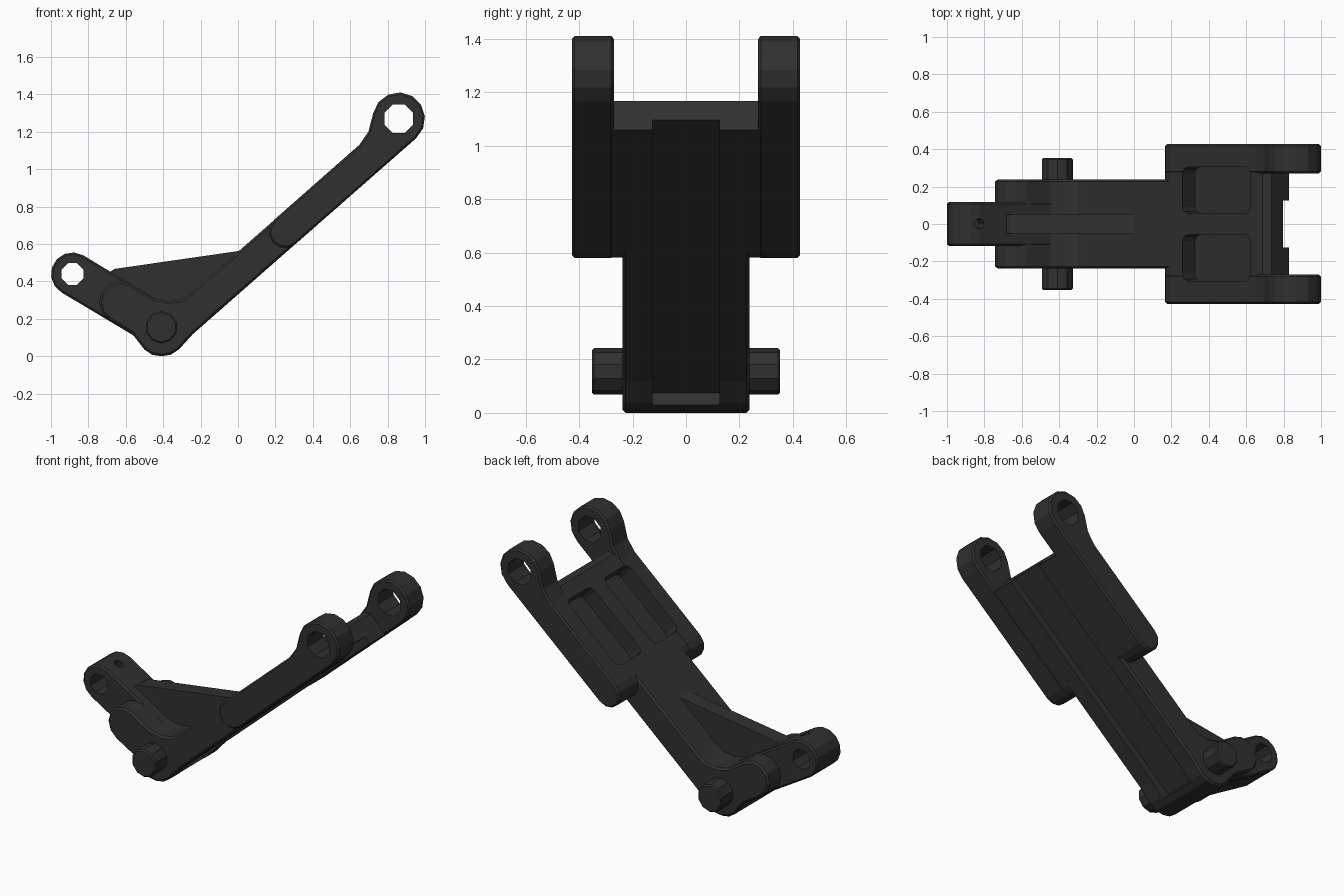
import bpy, bmesh
from math import radians, sin, cos
from mathutils import Vector, Matrix

if "Cube" in bpy.data.objects:
    bpy.data.objects.remove(bpy.data.objects["Cube"])

A = radians(41.3)             # slope of the long arm
PIV = Vector((-0.41, 0.155))  # pivot pin centre (x, z)
EYE = Vector((-0.885, 0.44))  # short lever eye centre
TILT = 59.5                   # direction normal to the short lever


def arm(u, v):
    """Arm coordinates (along, across) to x, z."""
    return (PIV.x + u * cos(A) - v * sin(A), PIV.y + u * sin(A) + v * cos(A))


def arc(c, r, a0, a1, n):
    return [(c[0] + r * cos(radians(a0 + (a1 - a0) * i / n)),
             c[1] + r * sin(radians(a0 + (a1 - a0) * i / n))) for i in range(n + 1)]


def prism(name, pts, y0, y1, bevel=0.0, only_y_edges=False):
    """Extrude an x-z profile from y0 to y1, with optional chamfer on the cap rims."""
    bm = bmesh.new()
    f = bm.faces.new([bm.verts.new((x, y0, z)) for x, z in pts])
    new = bmesh.ops.extrude_face_region(bm, geom=[f])["geom"]
    bmesh.ops.translate(bm, vec=(0, y1 - y0, 0),
                        verts=[g for g in new if isinstance(g, bmesh.types.BMVert)])
    bmesh.ops.recalc_face_normals(bm, faces=bm.faces)
    if bevel:
        rim = [e for e in bm.edges if abs(e.verts[0].co.y - e.verts[1].co.y) < 1e-5]
        bmesh.ops.bevel(bm, geom=rim, offset=bevel, segments=1, affect='EDGES')
    return to_object(name, bm)


def to_object(name, bm):
    me = bpy.data.meshes.new(name)
    bm.to_mesh(me)
    bm.free()
    ob = bpy.data.objects.new(name, me)
    bpy.context.collection.objects.link(ob)
    return ob


def pocket(name, u0, u1, y0, y1, v0, v1, r):
    """Box in arm coordinates with rounded corners, standing along v."""
    bm = bmesh.new()
    bmesh.ops.create_cube(bm, size=1)
    for p in bm.verts:
        p.co = ((u0 + u1) / 2 + p.co.x * (u1 - u0), (y0 + y1) / 2 + p.co.y * (y1 - y0),
                (v0 + v1) / 2 + p.co.z * (v1 - v0))
    if r:
        up = [e for e in bm.edges if abs(e.verts[0].co.z - e.verts[1].co.z) > 0.01]
        bmesh.ops.bevel(bm, geom=up, offset=r, segments=2, profile=0.5, affect='EDGES')
    for p in bm.verts:
        x, z = arm(p.co.x, p.co.z)
        p.co = (x, p.co.y, z)
    bmesh.ops.recalc_face_normals(bm, faces=bm.faces)
    return to_object(name, bm)


def combine(target, other, op):
    m = target.modifiers.new("bool", 'BOOLEAN')
    m.operation, m.object, m.solver = op, other, 'EXACT'
    bpy.context.view_layer.objects.active = target
    bpy.ops.object.modifier_apply(modifier=m.name)
    bpy.data.objects.remove(other)


# Narrow elbow body: lever shoulder, pivot hub and lower arm
body = prism("rocker_arm", arc((-0.63, 0.29), 0.112, TILT, TILT + 180, 6) + [
    (-0.57, 0.125), (-0.5, 0.035), (-0.46, 0.008), (-0.41, 0), (-0.36, 0.008),
    (-0.315, 0.037), arm(0.1, -0.139), arm(0.86, -0.139), arm(0.86, 0.032),
    (-0.25, 0.34), (-0.3, 0.305), (-0.37, 0.295), (-0.45, 0.31)], -0.238, 0.238, 0.012)

# Short lever with its eye, and the stiffening rib
parts = [
    prism("lever", arc(EYE, 0.115, TILT, TILT + 180, 7)
          + arc(PIV, 0.114, TILT + 180, TILT + 360, 4), -0.118, 0.118, 0.01),
    prism("rib", [(-0.7, 0.44), (-0.66, 0.467), (0, 0.562), (0.04, 0.58),
                  (-0.2, 0.25), (-0.5, 0.25)], -0.05, 0.05),
    # Wide plate between the fork lugs
    prism("plate", [arm(*p) for p in arc((0.833, -0.053), 0.0855, 90, 270, 6)
                    + [(1.528, -0.1385), (1.528, 0.005), (1.49, 0.0325)]], -0.35, 0.35),
]
# Fork lugs with eye ends
lug = [arm(*p) for p in arc((0.833, -0.053), 0.0865, 90, 270, 6)
       + arc((1.69, 0), 0.14, -90, 126, 8) + [(1.523, 0.055), (1.44, 0.034)]]
for s in (-1, 1):
    parts.append(prism("lug", lug, *sorted((s * 0.27, s * 0.427)), 0.01))
for p in parts:
    combine(body, p, 'UNION')

# Eye holes, recessed pockets and underside channel
cutters = [
    prism("fork_hole", arc(arm(1.69, 0), 0.083, 22.5, 337.5, 7), -0.6, 0.6),
    prism("lever_hole", arc(EYE, 0.063, 22.5, 337.5, 7), -0.3, 0.3),
    pocket("channel", -0.02, 1.7, -0.125, 0.125, -0.3, -0.09, 0),
]
for s in (-1, 1):
    cutters.append(pocket("recess", 0.92, 1.4, *sorted((s * 0.057, s * 0.305)),
                          -0.067, 0.15, 0.035))
# Oil hole through the top of the lever eye
bm = bmesh.new()
bmesh.ops.create_cone(bm, cap_ends=True, segments=8, radius1=0.03, radius2=0.03, depth=0.2,
                      matrix=Matrix.Translation((EYE.x, 0, EYE.y))
                      @ Matrix.Rotation(radians(90 - TILT), 4, 'Y')
                      @ Matrix.Translation((0, 0, 0.11)))
cutters.append(to_object("oil_hole", bm))
for c in cutters:
    combine(body, c, 'DIFFERENCE')

# Pivot pin
pin = prism("pivot_pin", arc(PIV, 0.087, 18, 342, 9), -0.352, 0.352, 0.008)

# Dark metal
mat = bpy.data.materials.new("dark_metal")
mat.diffuse_color = (0.03, 0.03, 0.03, 1)
mat.use_nodes = True
mat.node_tree.nodes["Principled BSDF"].inputs["Base Color"].default_value = mat.diffuse_color
for ob in (body, pin):
    ob.data.materials.clear()
    ob.data.materials.append(mat)
